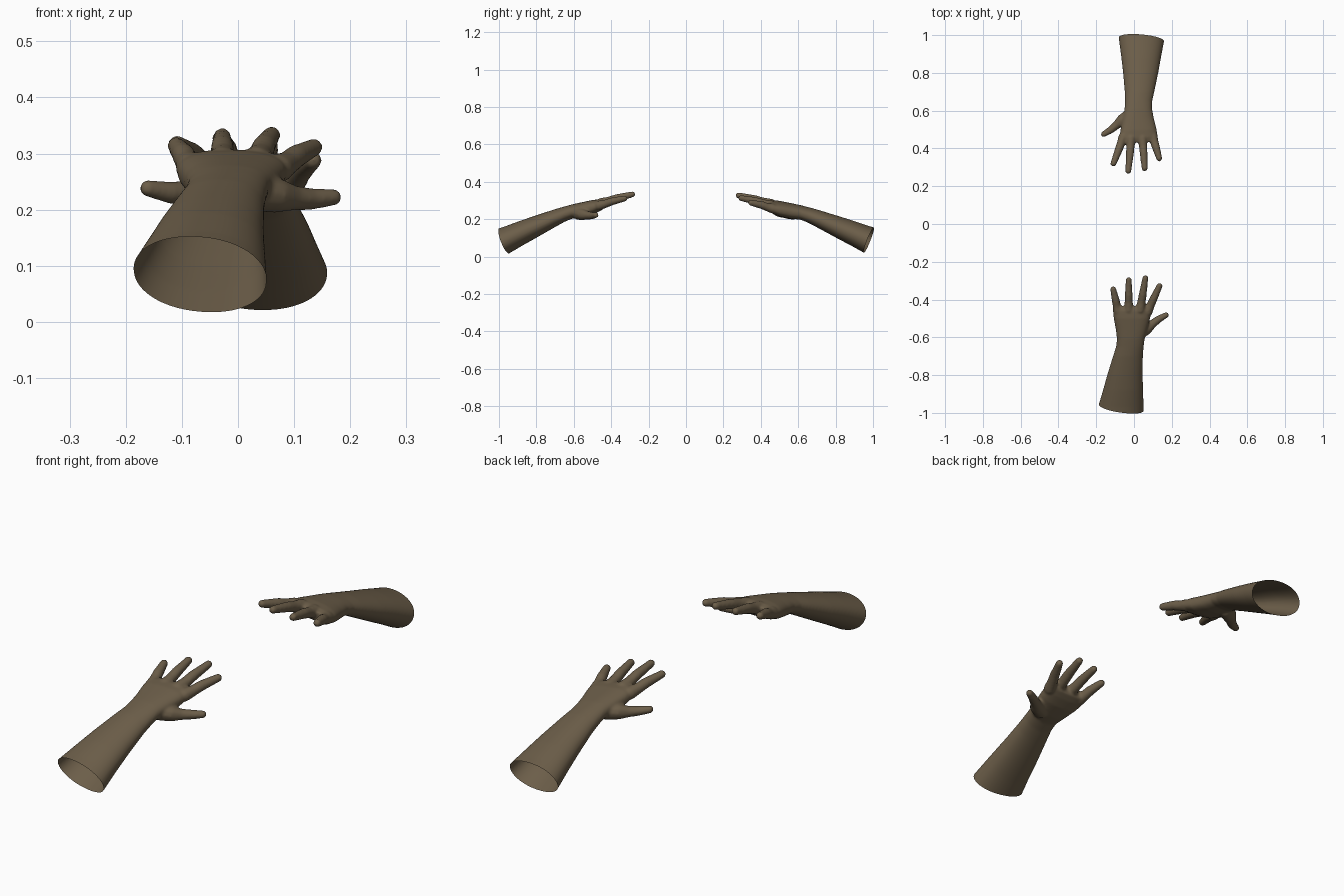
import bpy, bmesh, math
from mathutils import Vector, Matrix

if "Cube" in bpy.data.objects:
    bpy.data.objects.remove(bpy.data.objects["Cube"])

skin = bpy.data.materials.new("brown_skin")
skin.diffuse_color = (0.15, 0.112, 0.067, 1)
skin.use_nodes = True
skin.node_tree.nodes["Principled BSDF"].inputs["Base Color"].default_value = skin.diffuse_color

bm = bmesh.new()


def loft(sections, n=40):
    """Closed body through upright rings: y, centre x, half width, centre z, half height, squareness."""
    rings = []
    for y, cx, hw, cz, hh, p in sections:
        ring = []
        for i in range(n):
            a = 2 * math.pi * i / n
            c, s = math.cos(a), math.sin(a)
            ring.append(bm.verts.new((cx + hw * math.copysign(abs(c) ** (2 / p), c), y,
                                      cz + hh * math.copysign(abs(s) ** (2 / p), s))))
        rings.append(ring)
    for r, q in zip(rings, rings[1:]):
        for i in range(n):
            j = (i + 1) % n
            bm.faces.new((r[i], r[j], q[j], q[i]))
    bm.faces.new(rings[0][::-1])
    bm.faces.new(rings[-1])


def digit(points, steps=9):
    """Chain of blended balls along x, y, z, radius points."""
    for p, q in zip(points, points[1:]):
        for k in range(steps + 1):
            t = k / steps
            x, y, z, r = (a + (b - a) * t for a, b in zip(p, q))
            bmesh.ops.create_icosphere(bm, subdivisions=2, radius=r,
                                       matrix=Matrix.Translation((x, y, z)))


# forearm, wrist and palm
loft([(-1.08, -0.084, 0.136, 0.030, 0.095, 2.1),
      (-0.97, -0.070, 0.121, 0.082, 0.079, 2.1),
      (-0.88, -0.058, 0.106, 0.125, 0.069, 2.1),
      (-0.80, -0.048, 0.094, 0.161, 0.060, 2.1),
      (-0.70, -0.032, 0.079, 0.206, 0.048, 2.1),
      (-0.65, -0.022, 0.073, 0.227, 0.041, 2.2),
      (-0.61, -0.017, 0.073, 0.241, 0.038, 2.3),
      (-0.56, -0.013, 0.083, 0.250, 0.040, 2.4),
      (-0.50, -0.011, 0.096, 0.264, 0.039, 2.5),
      (-0.46, -0.010, 0.101, 0.275, 0.032, 2.5),
      (-0.435, -0.008, 0.094, 0.281, 0.022, 2.5)])

# four fingers: base, middle joint, tip
for base, tip in [((-0.084, -0.462, 0.275), (-0.110, -0.346, 0.314)),
                  ((-0.028, -0.455, 0.286), (-0.028, -0.297, 0.330)),
                  ((0.033, -0.455, 0.287), (0.060, -0.287, 0.333)),
                  ((0.072, -0.465, 0.273), (0.135, -0.328, 0.311))]:
    b, t = Vector(base), Vector(tip)
    m = b.lerp(t, 0.5) + Vector((0, 0, 0.003))
    digit([(*b, 0.027), (*b.lerp(t, 0.25), 0.0225), (*m, 0.0215), (*t, 0.0165)])

# thumb with the ball of the palm
digit([(0.030, -0.575, 0.232, 0.036), (0.066, -0.555, 0.226, 0.032),
       (0.098, -0.529, 0.221, 0.023), (0.130, -0.504, 0.219, 0.020),
       (0.170, -0.482, 0.222, 0.0155)])

bmesh.ops.recalc_face_normals(bm, faces=bm.faces)
rough = bpy.data.meshes.new("rough_hand")
bm.to_mesh(rough)
bm.free()

# fuse the parts into one soft skin
front = bpy.data.objects.new("front_hand", rough)
bpy.context.collection.objects.link(front)
rm = front.modifiers.new("fuse", 'REMESH')
rm.mode = 'VOXEL'
rm.voxel_size = 0.005
sm = front.modifiers.new("soften", 'SMOOTH')
sm.factor = 0.5
sm.iterations = 7
dg = bpy.context.evaluated_depsgraph_get()
mesh = bpy.data.meshes.new_from_object(front.evaluated_get(dg))
front.modifiers.clear()
front.data = mesh
mesh.name = "hand_skin"
bpy.data.meshes.remove(rough)

# cut the forearm open on a slant
bm = bmesh.new()
bm.from_mesh(mesh)
bmesh.ops.bisect_plane(bm, geom=bm.verts[:] + bm.edges[:] + bm.faces[:],
                       plane_co=(-0.07, -0.97, 0.082), plane_no=(0.17, 1, 0.41),
                       clear_inner=True)
for f in bm.faces:
    f.smooth = True
    f.material_index = 0
bm.to_mesh(mesh)
bm.free()
mesh.materials.clear()
mesh.materials.append(skin)

# second hand faces the first, slightly rolled and turned
back = bpy.data.objects.new("back_hand", mesh)
bpy.context.collection.objects.link(back)
pivot = Vector((0.03, 0.6, 0.25))
back.matrix_world = (Matrix.Translation(pivot + Vector((0.007, 0, -0.006)))
                     @ Matrix.Rotation(0.04, 4, 'Z') @ Matrix.Rotation(0.13, 4, 'Y')
                     @ Matrix.Rotation(0.035, 4, 'X')
                     @ Matrix.Translation(-pivot) @ Matrix.Rotation(math.pi, 4, 'Z'))
